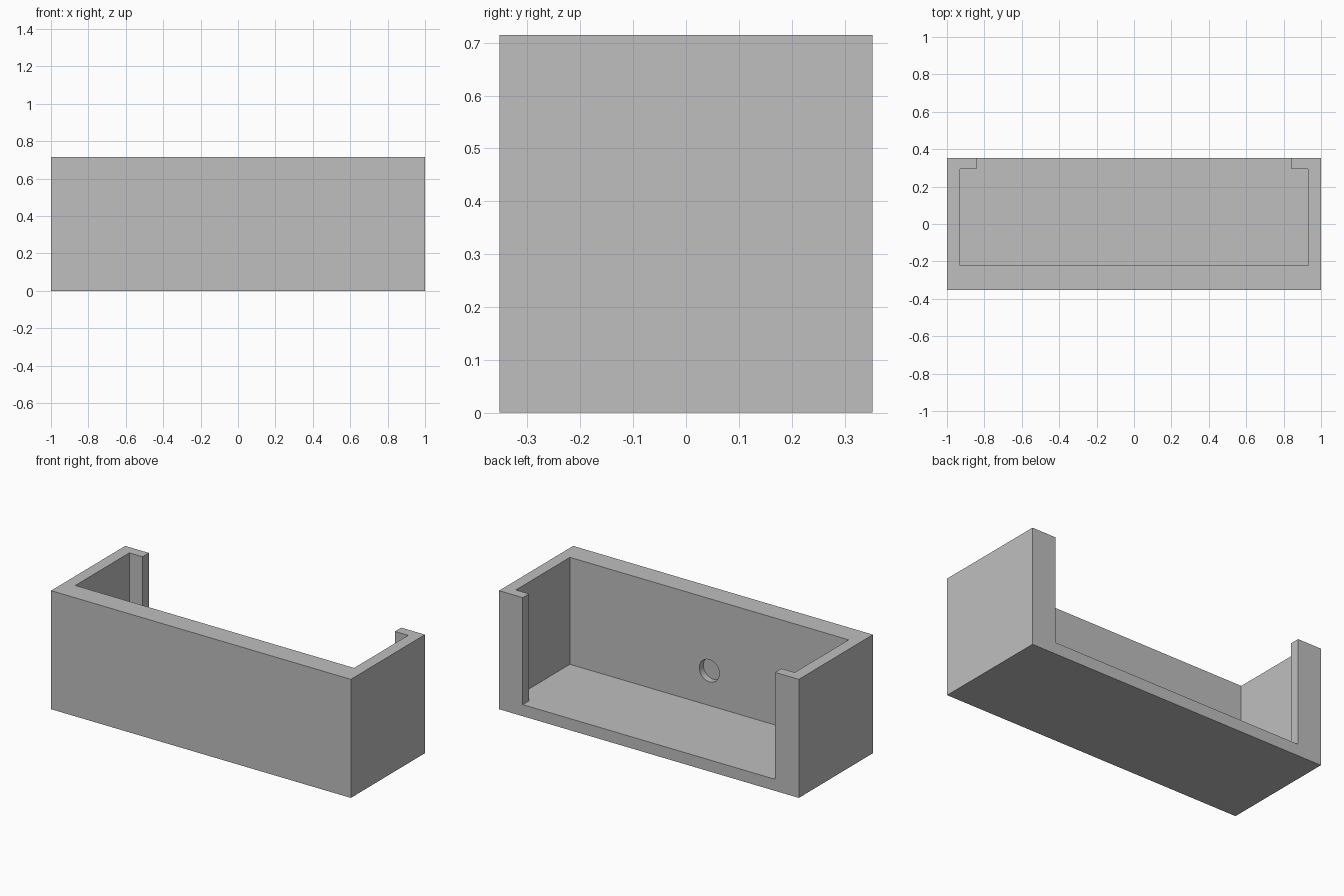
import bpy, bmesh, math
from mathutils import Matrix, Vector

cube = bpy.data.objects.get("Cube")
if cube:
    bpy.data.objects.remove(cube, do_unlink=True)

HALF_X, HALF_Y, HEIGHT = 1.0, 0.353, 0.715
FLOOR = 0.07

grey = bpy.data.materials.new("plain_grey")
grey.use_nodes = True
grey.diffuse_color = (0.52, 0.52, 0.52, 1)
grey.node_tree.nodes["Principled BSDF"].inputs["Base Color"].default_value = (0.52, 0.52, 0.52, 1)


def add_object(name, bm):
    bmesh.ops.recalc_face_normals(bm, faces=bm.faces)
    mesh = bpy.data.meshes.new(name)
    bm.to_mesh(mesh)
    bm.free()
    mesh.materials.append(grey)
    obj = bpy.data.objects.new(name, mesh)
    bpy.context.collection.objects.link(obj)
    return obj


def prism(name, half_outline, bottom, top):
    """Mirror a half outline across x = 0 and extrude it upwards."""
    outline = half_outline + [(-x, y) for x, y in reversed(half_outline)]
    bm = bmesh.new()
    base = bm.faces.new([bm.verts.new((x, y, bottom)) for x, y in outline])
    raised = bmesh.ops.extrude_face_region(bm, geom=[base])["geom"]
    verts = [v for v in raised if isinstance(v, bmesh.types.BMVert)]
    bmesh.ops.translate(bm, verts=verts, vec=Vector((0, 0, top - bottom)))
    return add_object(name, bm)


def cut(target, cutter):
    cutter.hide_render = True
    mod = target.modifiers.new("cut", "BOOLEAN")
    mod.operation, mod.solver, mod.object = "DIFFERENCE", "EXACT", cutter
    bpy.context.view_layer.objects.active = target
    bpy.ops.object.modifier_apply(modifier=mod.name)
    bpy.data.objects.remove(cutter, do_unlink=True)


# Solid outer block
housing = prism("open_box_housing", [(HALF_X, -HALF_Y), (HALF_X, HALF_Y)], 0, HEIGHT)

# Cavity, narrowing between the two back lips and open at the top and back
cavity = prism("cavity_cutter",
               [(0.93, -0.222), (0.93, 0.293), (0.842, 0.293), (0.842, 0.6)],
               FLOOR, 1.0)
cut(housing, cavity)

# Shallow round recess in the inside of the front wall
bm = bmesh.new()
bmesh.ops.create_cone(bm, cap_ends=True, segments=48, radius1=0.067, radius2=0.067, depth=0.1,
                      matrix=Matrix.Translation((0, -0.212, 0.28)) @ Matrix.Rotation(math.pi / 2, 4, "X"))
cut(housing, add_object("recess_cutter", bm))

# Sharp edges, smooth recess wall
housing.select_set(True)
bpy.context.view_layer.objects.active = housing
bpy.ops.object.shade_smooth_by_angle(angle=math.radians(30))
